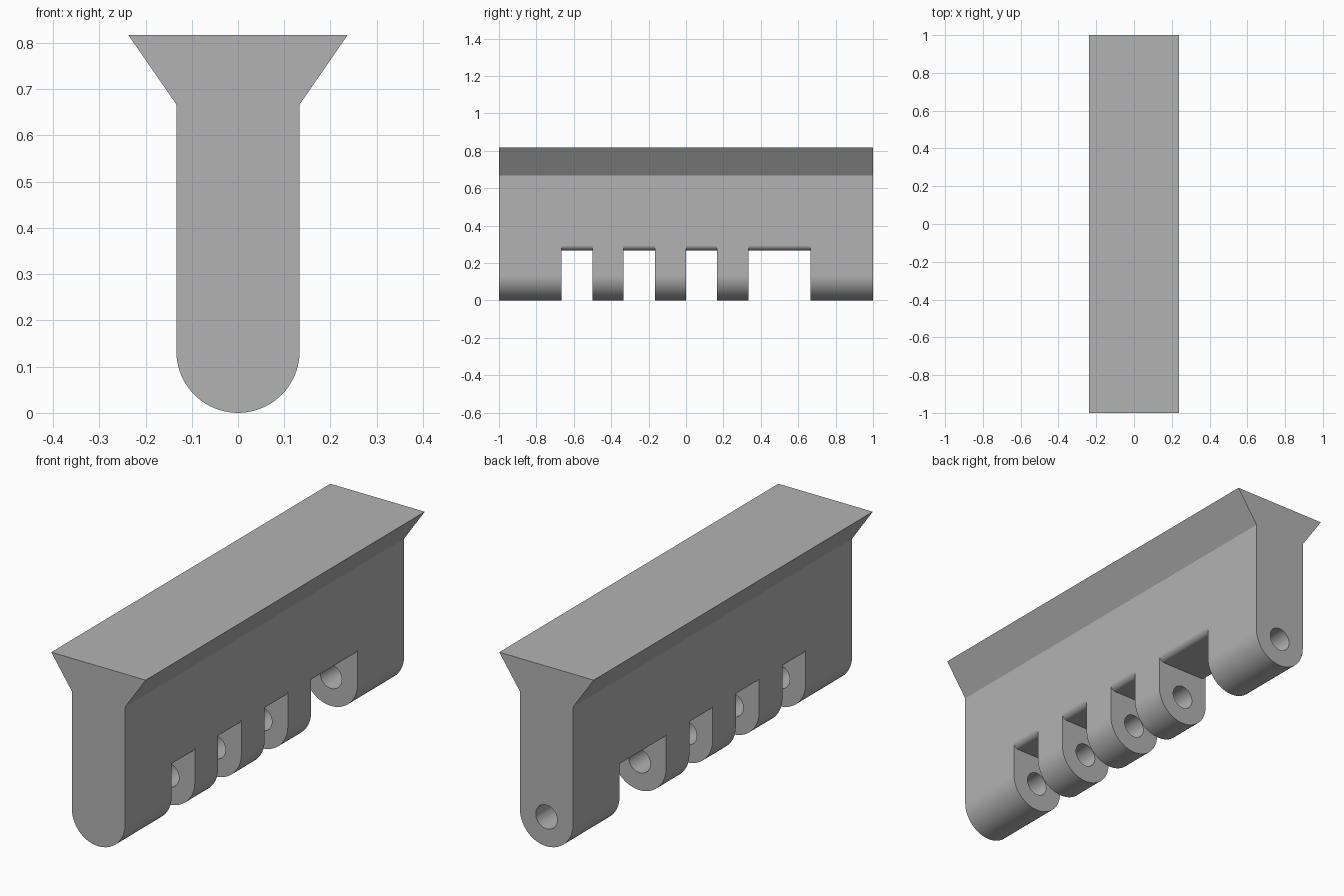
import bpy, bmesh
from math import sin, cos, pi

cube = bpy.data.objects.get("Cube")
if cube:
    bpy.data.objects.remove(cube, do_unlink=True)

HALF = 0.1333      # half thickness of the web, also the knuckle radius
FLARE = 0.237      # half width of the top flange
TOP, NECK = 0.817, 0.667
GAP = 0.268        # height of the notches
FILLET = 0.028     # rounding of the notch ceiling edges
PIN = 0.054        # pin hole radius

grey = bpy.data.materials.new("Light grey")
grey.use_nodes = True
grey.diffuse_color = (0.45, 0.45, 0.45, 1)
grey.node_tree.nodes["Principled BSDF"].inputs["Base Color"].default_value = grey.diffuse_color


def arc(cx, cz, r, start, end, steps):
    angles = [start + (end - start) * i / steps for i in range(steps + 1)]
    return [(cx + r * cos(a), cz + r * sin(a)) for a in angles]


def prism(name, profile, y0, y1):
    """Extrude an x-z profile along y."""
    bm = bmesh.new()
    face = bm.faces.new([bm.verts.new((x, y0, z)) for x, z in profile])
    ext = bmesh.ops.extrude_face_region(bm, geom=[face])
    moved = [v for v in ext["geom"] if isinstance(v, bmesh.types.BMVert)]
    bmesh.ops.translate(bm, verts=moved, vec=(0, y1 - y0, 0))
    bmesh.ops.recalc_face_normals(bm, faces=bm.faces)
    mesh = bpy.data.meshes.new(name)
    bm.to_mesh(mesh)
    bm.free()
    mesh.materials.append(grey)
    obj = bpy.data.objects.new(name, mesh)
    bpy.context.collection.objects.link(obj)
    return obj


# Bar with flared flange and rounded lower edge
body = prism("hinge_bar",
             arc(0, HALF, HALF, pi, 2 * pi, 40)
             + [(HALF, NECK), (FLARE, TOP), (-FLARE, TOP), (-HALF, NECK)],
             -1, 1)

# Notch cutters, flaring outward to leave rounded ceiling edges
cx = HALF - FILLET + 0.0004
cz = GAP + FILLET
right = arc(cx, cz, FILLET, 0, -pi / 2, 8)
left = [(-x, z) for x, z in reversed(right)]
notch = [(-0.3, -0.1), (0.3, -0.1), (0.3, cz)] + right + left + [(-0.3, cz)]
spans = [(-4, -3), (-2, -1), (0, 1), (2, 4)]
cutters = [prism("notch_cutter", notch, a / 6, b / 6) for a, b in spans]

# Pin hole, open at the back and blind in the front knuckle
cutters.append(prism("pin_hole_cutter",
                     arc(0, HALF, PIN, 0, 2 * pi, 40)[:-1], -0.83, 1.1))

bpy.ops.object.select_all(action="DESELECT")
bpy.context.view_layer.objects.active = body
body.select_set(True)
for cutter in cutters:
    mod = body.modifiers.new("cut", "BOOLEAN")
    mod.operation = "DIFFERENCE"
    mod.solver = "EXACT"
    mod.object = cutter
    bpy.ops.object.modifier_apply(modifier=mod.name)
    bpy.data.objects.remove(cutter, do_unlink=True)

# Smooth curves, crisp edges, flat walls
bpy.ops.object.shade_smooth_by_angle(angle=pi / 6)
weighted = body.modifiers.new("flat_walls", "WEIGHTED_NORMAL")
weighted.keep_sharp = True
